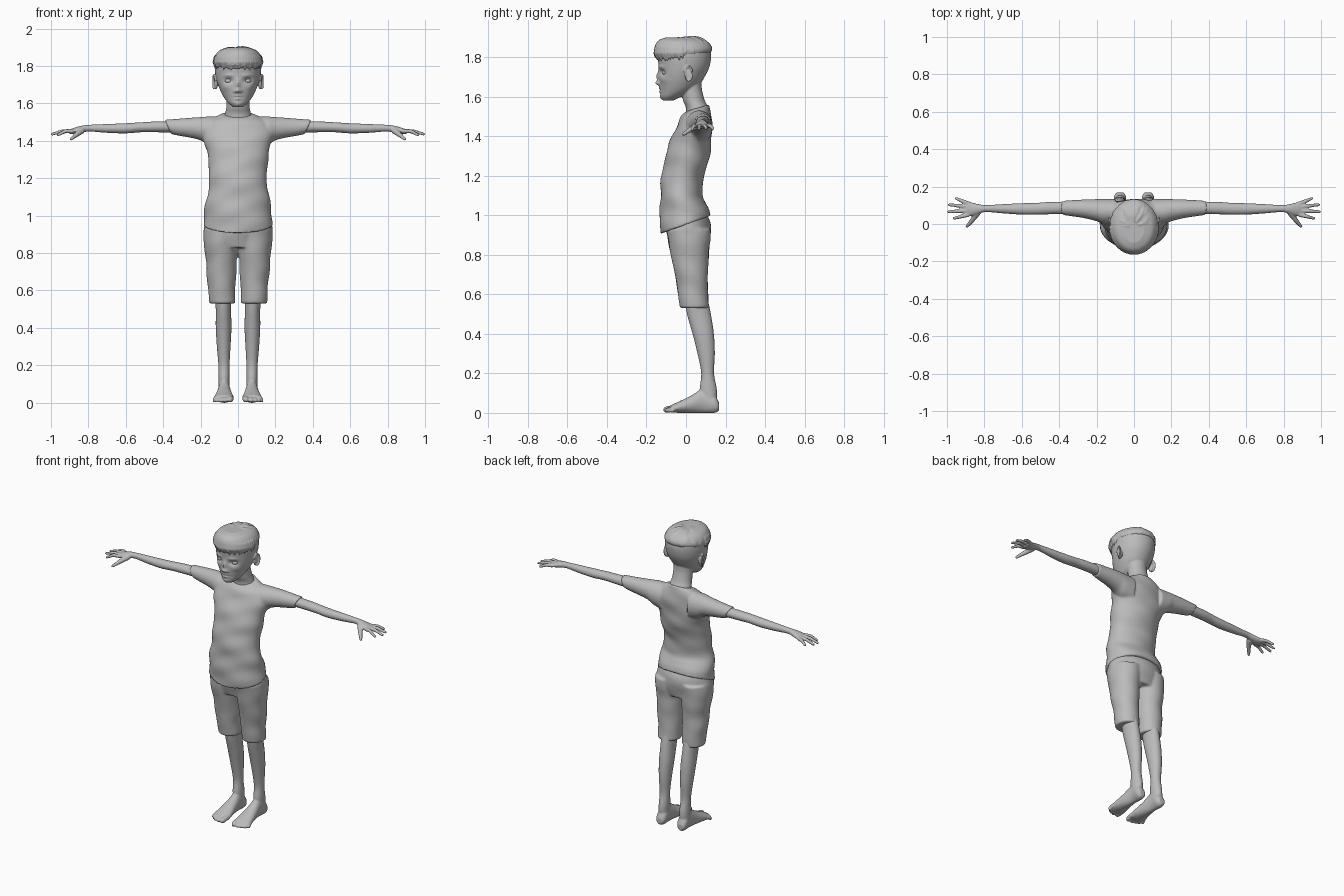
import bpy, bmesh, math, random
from mathutils import Vector, Matrix

random.seed(4)
default_cube = bpy.data.objects.get("Cube")
if default_cube:
    bpy.data.objects.remove(default_cube, do_unlink=True)

grey = bpy.data.materials.new("plain grey")
grey.use_nodes = True
colour = (.5, .5, .5, 1)
grey.diffuse_color = colour
for node in grey.node_tree.nodes:
    if node.type == 'BSDF_PRINCIPLED':
        node.inputs["Base Color"].default_value = colour


def skin(bm, rings):
    """Join rings of points into a closed tube."""
    rings = [[bm.verts.new(p) for p in ring] for ring in rings]
    for lower, upper in zip(rings, rings[1:]):
        for i in range(len(lower)):
            bm.faces.new((lower[i - 1], lower[i], upper[i], upper[i - 1]))
    bm.faces.new(rings[0])
    bm.faces.new(rings[-1])
    return [v for ring in rings for v in ring]


def spline(sections, steps):
    """Smoothly interpolate between neighbouring sections."""
    rows = [tuple(s) + (0,) * (6 - len(s)) for s in sections]
    padded = [rows[0]] + rows + [rows[-1]]
    result = []
    for quad in zip(padded, padded[1:], padded[2:], padded[3:]):
        for step in range(steps):
            t = step / steps
            result.append([
                (2 * b + (c - a) * t + (2 * a - 5 * b + 4 * c - d) * t * t
                 + (3 * b - a - 3 * c + d) * t ** 3) / 2
                for a, b, c, d in zip(*quad)])
    return result + [rows[-1]]


def loft(bm, axis, sections, side=1, sides=40, steps=4):
    """Skin ellipses given as position, low/high bounds on the other two axes, and tilt."""
    rings = []
    for pos, low_a, high_a, low_b, high_b, tilt in spline(sections, steps):
        ring = []
        for i in range(sides):
            angle = math.tau * i / sides
            a = (low_a + high_a) / 2 + (high_a - low_a) / 2 * math.cos(angle)
            rise = (high_b - low_b) / 2 * math.sin(angle)
            b = (low_b + high_b) / 2 + rise
            along = pos + tilt * rise
            x, y, z = {'X': (along, a, b), 'Y': (a, along, b), 'Z': (a, b, along)}[axis]
            ring.append((x * side, y, z))
        rings.append(ring)
    return skin(bm, rings)


def ball(bm, centre, size):
    matrix = Matrix.Translation(centre) @ Matrix.Diagonal((*size, 1))
    bmesh.ops.create_uvsphere(bm, u_segments=16, v_segments=10, radius=1, matrix=matrix)


def rod(bm, points, radii, sides=8):
    """Round-ended tapering tube through the points."""
    points = [Vector(p) for p in points]
    first = (points[0] - points[1]).normalized() * radii[0]
    last = (points[-1] - points[-2]).normalized() * radii[-1]
    points = ([points[0] + first, points[0] + first * .7] + points
              + [points[-1] + last * .7, points[-1] + last])
    radii = ([radii[0] * .2, radii[0] * .7] + list(radii)
             + [radii[-1] * .7, radii[-1] * .2])
    rings, turn, heading = [], None, None
    for i, (p, r) in enumerate(zip(points, radii)):
        ahead = points[min(i + 1, len(points) - 1)] - points[max(i - 1, 0)]
        if turn is None:
            turn = ahead.to_track_quat('Z', 'Y')
        else:
            turn = heading.rotation_difference(ahead) @ turn
        heading = ahead
        angles = [math.tau * k / sides for k in range(sides)]
        rings.append([p + turn @ Vector((r * math.cos(a), r * math.sin(a), 0))
                      for a in angles])
    skin(bm, rings)


def crease(verts, amount):
    """Soft cloth folds."""
    for v in verts:
        x, y, z = v.co
        wave = math.sin(34 * z + 14 * x + 9 * y) + .6 * math.sin(52 * z - 23 * x + 17 * y)
        v.co += Vector((x, y - .01, 0)).normalized() * wave * amount


def finish(name, bm, voxel=None, relax=2):
    bmesh.ops.recalc_face_normals(bm, faces=bm.faces)
    mesh = bpy.data.meshes.new(name)
    bm.to_mesh(mesh)
    bm.free()
    mesh.materials.append(grey)
    mesh.shade_smooth()
    obj = bpy.data.objects.new(name, mesh)
    bpy.context.collection.objects.link(obj)
    if voxel:
        remesh = obj.modifiers.new("blend", 'REMESH')
        remesh.mode = 'VOXEL'
        remesh.voxel_size = voxel
        remesh.use_smooth_shade = True
        smooth = obj.modifiers.new("relax", 'SMOOTH')
        smooth.factor = .5
        smooth.iterations = relax


# Head: skull with sculpted face, then neck and ears
bm = bmesh.new()
skull = loft(bm, 'Z', [
    (1.58, -.025, .025, -.115, -.06), (1.6, -.05, .05, -.127, -.02),
    (1.63, -.074, .074, -.13, .035), (1.67, -.095, .095, -.135, .075),
    (1.71, -.11, .11, -.138, .1), (1.75, -.12, .12, -.138, .118),
    (1.8, -.125, .125, -.142, .127), (1.84, -.12, .12, -.13, .122),
    (1.88, -.095, .095, -.1, .1), (1.9, -.05, .05, -.06, .05)], sides=80, steps=7)
# Face bumps: x, z, spread across, spread up, height
features = [(0, 1.7, .011, .026, .013), (0, 1.668, .015, .011, .019),
            (0, 1.641, .021, .005, .008), (0, 1.625, .017, .006, .008),
            (0, 1.595, .02, .012, .006), (0, 1.633, .03, .003, -.005)]
for s in (1, -1):
    features += [(s * .05, 1.722, .021, .013, -.018), (s * .05, 1.75, .026, .008, .006),
                 (s * .016, 1.664, .007, .007, .008), (s * .065, 1.685, .02, .016, .005)]
for v in skull:
    if v.co.y < -.03:
        v.co.y -= sum(h * math.exp(-((v.co.x - fx) / wx) ** 2 - ((v.co.z - fz) / wz) ** 2)
                      for fx, fz, wx, wz, h in features)
loft(bm, 'Z', [(1.47, -.08, .08, .0, .12), (1.54, -.07, .07, .0, .113),
               (1.58, -.062, .062, -.015, .095), (1.64, -.06, .06, -.025, .08),
               (1.7, -.06, .06, -.02, .08)])
for s in (1, -1):
    ball(bm, (s * .118, .012, 1.712), (.011, .019, .036))
    rim = []
    for i in range(10):
        a = -1.6 + i * .5
        rim.append((s * (.128 + .006 * math.cos(a)), .012 + .02 * math.cos(a),
                    1.716 + .037 * math.sin(a)))
    rod(bm, rim, [.0055] * len(rim))
finish("head", bm, .0045)

# Eyes
for s, label in ((1, "left"), (-1, "right")):
    bm = bmesh.new()
    ball(bm, (s * .05, -.1, 1.721), (.021, .02, .015))
    finish(label + "_eye", bm)

# Hair: swept cap with strands
bm = bmesh.new()
loft(bm, 'Z', [
    (1.808, -.124, .124, -.148, .128, .13), (1.83, -.129, .129, -.157, .133, .1),
    (1.86, -.12, .12, -.158, .122, .04), (1.885, -.097, .097, -.138, .098),
    (1.9, -.055, .055, -.1, .055)])
for i in range(80):
    around = random.uniform(0, math.tau)
    start = random.uniform(.15, 1)
    swirl = random.uniform(-.35, .35)
    strand = []
    for k in range(5):
        lean = min(start + k * .16, 1.4 + k * .03)
        a = around + swirl * k / 4
        strand.append((.128 * math.sin(lean) * math.cos(a),
                       -.014 + .146 * math.sin(lean) * math.sin(a),
                       1.812 + .09 * math.cos(lean) + .015 * math.sin(lean) * math.sin(a)))
    rod(bm, strand, [.004, .007, .008, .006, .003])
# Fringe and side locks
for i in range(26):
    a = math.pi + math.pi * (i + .5) / 26
    drop = random.uniform(.0, .022)
    x, y = math.cos(a), math.sin(a)
    rod(bm, [(x * .122, y * .138 - .014, 1.85), (x * .128, y * .145 - .012, 1.82),
             (x * .123, y * .136 - .008, 1.8 - drop)], [.008, .009, .004])
finish("hair", bm, .005, 1)

# Shirt: torso, sleeves and collar
bm = bmesh.new()
torso = loft(bm, 'Z', [
    (.952, -.188, .188, -.13, .128, .36), (1, -.182, .182, -.132, .12, .25),
    (1.05, -.175, .175, -.132, .1, .12), (1.1, -.166, .166, -.13, .082),
    (1.18, -.155, .155, -.126, .088), (1.25, -.156, .156, -.115, .108),
    (1.32, -.163, .163, -.098, .122), (1.39, -.178, .178, -.075, .131),
    (1.45, -.185, .185, -.048, .133), (1.5, -.165, .165, -.024, .127),
    (1.53, -.115, .115, -.003, .12, .15), (1.543, -.085, .085, .01, .115, .25)])
crease(torso, .0028)
for s in (1, -1):
    loft(bm, 'X', [
        (.1, .0, .135, 1.36, 1.53), (.16, .0, .135, 1.378, 1.53),
        (.2, .015, .133, 1.403, 1.527), (.26, .03, .131, 1.418, 1.523),
        (.32, .04, .128, 1.428, 1.518), (.375, .047, .125, 1.437, 1.513, .45)], side=s)
collar = []
for i in range(33):
    a = math.tau * i / 32
    collar.append((.086 * math.cos(a), .046 + .068 * math.sin(a),
                   1.532 + .022 * math.sin(a) - .018 * max(0, -math.sin(a)) ** 4))
rod(bm, collar, [.006] * len(collar))
finish("shirt", bm, .007)

# Shorts: hips and two legs
bm = bmesh.new()
cloth = loft(bm, 'Z', [(.83, -.15, .15, -.075, .11), (.9, -.182, .182, -.097, .125),
                       (.96, -.181, .181, -.105, .122), (1.0, -.172, .172, -.1, .108)])
for s in (1, -1):
    cloth += loft(bm, 'Z', [
        (.53, .016, .154, -.03, .114), (.6, .014, .16, -.04, .112),
        (.7, .01, .167, -.056, .11), (.8, .003, .177, -.077, .115),
        (.87, -.005, .183, -.09, .122), (.93, -.01, .182, -.1, .124)], side=s)
crease(cloth, .002)
finish("shorts", bm, .008)

for s, label in ((1, "left"), (-1, "right")):
    # Arm and hand
    bm = bmesh.new()
    loft(bm, 'X', [
        (.33, .055, .12, 1.445, 1.506), (.45, .052, .118, 1.446, 1.503),
        (.52, .05, .113, 1.446, 1.499), (.6, .05, .111, 1.44, 1.494),
        (.7, .057, .106, 1.443, 1.49), (.79, .064, .101, 1.45, 1.486),
        (.83, .055, .106, 1.445, 1.482), (.87, .043, .115, 1.438, 1.472),
        (.9, .042, .118, 1.437, 1.461)], side=s)
    # Fingers: knuckle depth, tip reach, tip depth, tip height
    for knuckle, reach, tip, height in ((.05, .962, .03, 1.432), (.071, .992, .066, 1.436),
                                        (.092, .988, .103, 1.438), (.109, .952, .137, 1.438)):
        middle = (s * (.885 + reach) / 2, (knuckle + tip) / 2, 1.452)
        rod(bm, [(s * .885, knuckle, 1.452), middle, (s * reach, tip, height)],
            [.0125, .0105, .008])
    rod(bm, [(s * .835, .062, 1.455), (s * .865, .02, 1.432), (s * .892, -.012, 1.41)],
        [.018, .013, .009])
    finish(label + "_arm", bm, .005, 1)

    # Lower leg and foot
    bm = bmesh.new()
    loft(bm, 'Z', [
        (.06, .045, .105, .085, .155), (.12, .044, .105, .07, .156),
        (.2, .045, .105, .077, .142), (.3, .04, .113, .058, .146),
        (.4, .035, .119, .033, .141), (.5, .037, .119, .005, .126),
        (.6, .035, .125, -.01, .105)], side=s)
    loft(bm, 'Y', [
        (.168, .055, .095, .012, .05), (.145, .042, .107, .0, .09),
        (.09, .042, .105, .0, .122), (.03, .034, .115, .0, .09),
        (-.03, .024, .126, .0, .06), (-.075, .022, .13, .002, .04)], side=s)
    # Toes: position across, tip reach, size
    for across, tip, size in ((.038, -.1, .0165), (.066, -.101, .0125), (.087, -.094, .012),
                              (.106, -.084, .0115), (.122, -.07, .011)):
        rod(bm, [(s * across, -.05, .022), (s * across, (tip - .05) / 2, .022),
                 (s * (across + .004), tip, size)], [size, size, size])
    finish(label + "_leg", bm, .006, 1)
